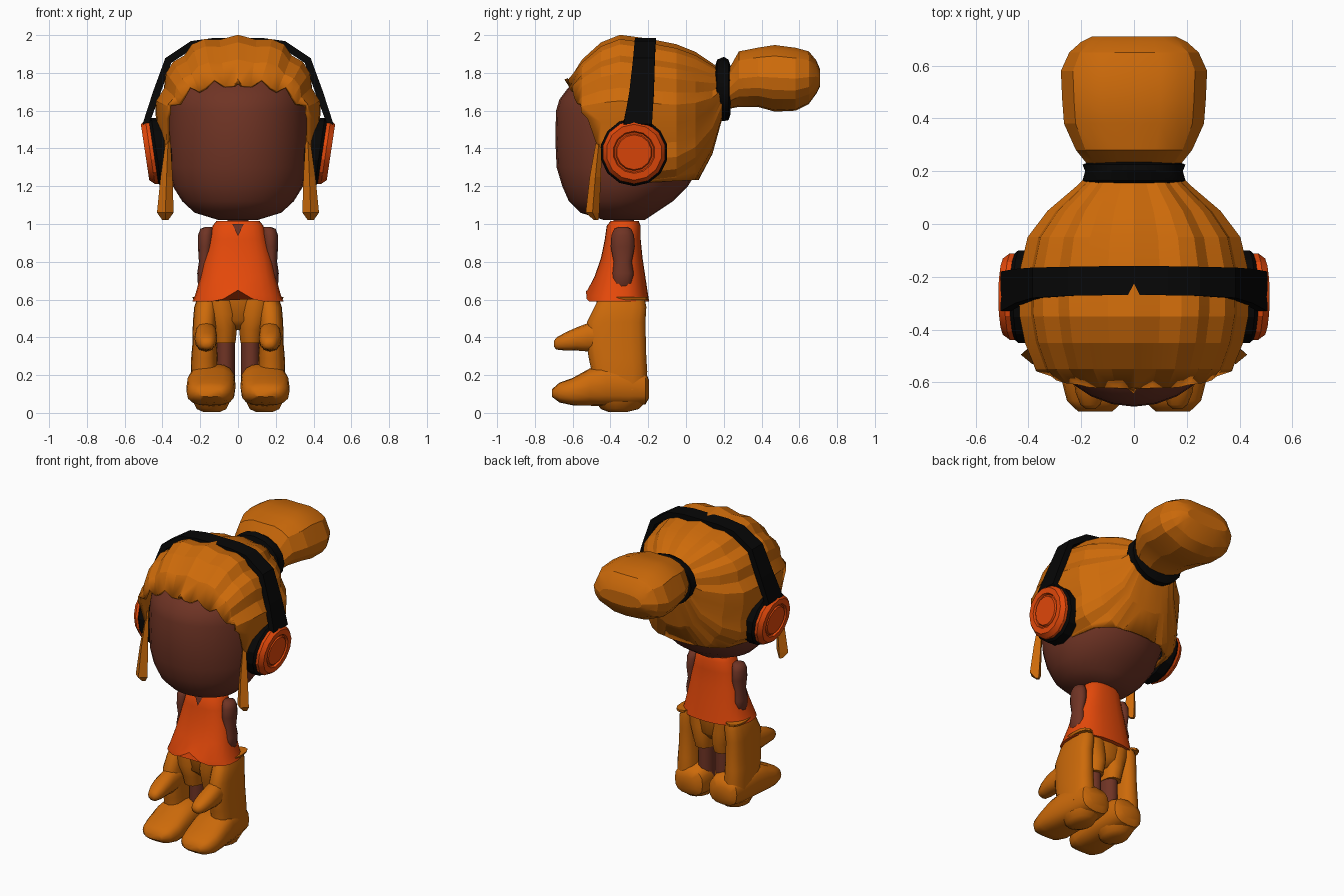
import bpy, bmesh, math, random
from mathutils import Vector

if "Cube" in bpy.data.objects:
    bpy.data.objects.remove(bpy.data.objects["Cube"])

random.seed(4)


def material(name, rgb):
    m = bpy.data.materials.new(name)
    m.diffuse_color = (*rgb, 1)
    m.use_nodes = True
    m.node_tree.nodes["Principled BSDF"].inputs["Base Color"].default_value = m.diffuse_color
    return m


AMBER = material("amber", (0.61, 0.145, 0.003))
ORANGE = material("red orange", (0.78, 0.066, 0.003))
BROWN = material("brown skin", (0.16, 0.034, 0.018))
BLACK = material("black", (0.002, 0.002, 0.002))


def finish(name, bm, mat, mirror=False, smooth=None):
    me = bpy.data.meshes.new(name)
    bm.to_mesh(me)
    bm.free()
    ob = bpy.data.objects.new(name, me)
    bpy.context.collection.objects.link(ob)
    me.materials.append(mat)
    if mirror:
        ob.modifiers.new("mirror", 'MIRROR')
    if smooth:
        bpy.ops.object.select_all(action='DESELECT')
        ob.select_set(True)
        bpy.context.view_layer.objects.active = ob
        bpy.ops.object.shade_smooth_by_angle(angle=math.radians(smooth))
    return ob


def loft(axis, rings, n=16, p=1.0, bumps=None):
    """Rings are (position, centre a, centre b, radius a, radius b) along an axis."""
    bm = bmesh.new()
    loops = []
    for t, ca, cb, ra, rb in rings:
        loop = []
        for i in range(n):
            ang = 2 * math.pi * i / n - math.pi / 2
            c, s = math.cos(ang), math.sin(ang)
            k = bumps[i] if bumps else 1
            a = ca + ra * k * math.copysign(abs(c) ** p, c)
            b = cb + rb * k * math.copysign(abs(s) ** p, s)
            co = {'x': (t, a, b), 'y': (a, t, b), 'z': (a, b, t)}[axis]
            loop.append(bm.verts.new(co))
        loops.append(loop)
    for lo, hi in zip(loops, loops[1:]):
        for i in range(n):
            j = (i + 1) % n
            bm.faces.new((lo[i], lo[j], hi[j], hi[i]))
    bm.faces.new(loops[0])
    bm.faces.new(loops[-1])
    bmesh.ops.recalc_face_normals(bm, faces=bm.faces)
    return bm


def span(t, lo, hi, rx, cx=0):
    """Ring given by its low and high limits on the second axis."""
    return (t, cx, (lo + hi) / 2, rx, (hi - lo) / 2)


# Head
skull = [span(1.02, -.43, -.22, .10), span(1.06, -.56, -.16, .23),
         span(1.12, -.62, -.07, .295), span(1.20, -.655, .01, .345),
         span(1.30, -.685, .07, .368), span(1.45, -.692, .11, .378),
         span(1.60, -.688, .10, .372), span(1.66, -.67, .06, .36),
         span(1.72, -.625, .03, .335), span(1.80, -.52, -.03, .29),
         span(1.88, -.43, -.15, .18)]
finish("head", loft('z', skull, 28), BROWN, smooth=40)

# Hair swept back in strands, trimmed along the hairline
n = 36
strand = [0] * n
for i in range(n // 2 + 1):
    k = (1.0, 1.0, 0.955)[i % 3] + random.uniform(-.006, .006)
    strand[i] = strand[-i] = k + (.02 if i == 10 else 0)
hair_rings = [span(-.66, 1.38, 1.68, .22), span(-.62, 1.32, 1.76, .30),
              span(-.55, 1.22, 1.87, .37), span(-.45, 1.12, 1.96, .41),
              span(-.35, 1.08, 2.00, .43), span(-.20, 1.08, 1.98, .435),
              span(-.05, 1.11, 1.95, .40), span(.05, 1.20, 1.91, .325),
              span(.14, 1.37, 1.85, .22), span(.19, 1.55, 1.81, .17)]
bm = loft('y', hair_rings, n, .82, strand)
for point, normal in (((0, -.60, 1.715), (0, .29, .14)), ((0, 0, 1.23), (0, -.05, 1))):
    bmesh.ops.bisect_plane(bm, geom=bm.verts[:] + bm.edges[:] + bm.faces[:],
                           plane_co=point, plane_no=normal, clear_inner=True)
fringe = sorted((v for v in bm.verts if v.is_boundary and v.co.z > 1.45),
                key=lambda v: v.co.x)
for i, v in enumerate(fringe):
    v.co += Vector((0, -.004, -.022 if i % 3 else .014))
hair = finish("hair", bm, AMBER, smooth=12)
sol = hair.modifiers.new("thickness", 'SOLIDIFY')
sol.thickness, sol.offset = .02, -1

# Ponytail and its tie
tail_bumps = [(1.0, 1.0, .95, 1.0)[i % 4] for i in range(20)]
tail = [span(.18, 1.62, 1.80, .15), span(.23, 1.61, 1.83, .18),
        span(.28, 1.62, 1.92, .22), span(.38, 1.62, 1.94, .265),
        span(.47, 1.595, 1.955, .272), span(.58, 1.60, 1.94, .277),
        span(.65, 1.635, 1.92, .245), span(.69, 1.69, 1.87, .20),
        span(.71, 1.73, 1.82, .16)]
finish("ponytail", loft('y', tail, 20, .85, tail_bumps), AMBER, smooth=18)
tie = [span(.155, 1.58, 1.84, .17), span(.165, 1.55, 1.87, .195),
       span(.20, 1.545, 1.885, .185), span(.225, 1.55, 1.87, .195),
       span(.235, 1.58, 1.84, .17)]
finish("hair_tie", loft('y', tie, 16), BLACK, smooth=30)

# Loose locks beside the face
lock = [(1.02, .385, -.475, .015, .012), (1.06, .385, -.495, .044, .036),
        (1.25, .378, -.48, .032, .03), (1.49, .368, -.455, .008, .012)]
finish("side_lock", loft('z', lock, 4), AMBER, mirror=True)

# Headphones: band, padding and cups
bm = bmesh.new()
path = [(0, 1.985, -.268, -.16), (.13, 1.985, -.27, -.16), (.25, 1.968, -.272, -.162),
        (.385, 1.878, -.28, -.165), (.45, 1.70, -.30, -.17), (.505, 1.53, -.33, -.18),
        (.46, 1.49, -.33, -.18)]
edge = [(bm.verts.new((x, a, z)), bm.verts.new((x, b, z))) for x, z, a, b in path]
for (a, b), (c, d) in zip(edge, edge[1:]):
    bm.faces.new((a, c, d, b))
band = finish("headband", bm, BLACK)
sol = band.modifiers.new("thickness", 'SOLIDIFY')
sol.thickness, sol.offset = .04, -1
mir = band.modifiers.new("mirror", 'MIRROR')
mir.use_clip = True


def ear_part(name, profile, mat):
    bm = loft('x', [(x, -.275, 1.38, r, r) for x, r in profile], 14)
    for v in bm.verts:
        v.co.x += .15 * (v.co.z - 1.38)   # cups lean outward at the top
    finish(name, bm, mat, mirror=True, smooth=25)


ear_part("ear_padding", [(.35, .15), (.37, .18), (.432, .18), (.45, .165)], BLACK)
ear_part("ear_cup", [(.42, .168), (.465, .168), (.492, .148), (.492, .112),
                     (.478, .106), (.478, .098), (.490, .092)], ORANGE)

# Neck and arms
finish("neck", loft('z', [(.96, 0, -.33, .055, .055), (1.06, 0, -.33, .055, .055)], 12),
       BROWN, smooth=40)
arm = [(.65, .175, -.34, .02, .04), (.67, .18, -.34, .032, .054),
       (.74, .18, -.335, .036, .058), (.80, .175, -.335, .032, .048),
       (.88, .172, -.335, .04, .064), (.94, .17, -.335, .042, .06),
       (.975, .165, -.335, .034, .045), (.985, .155, -.335, .015, .02)]
finish("arm", loft('z', arm, 12), BROWN, mirror=True, smooth=60)

# Sleeveless top with a notch in the front hem
top = [span(.59, -.53, -.195, .235), span(.62, -.525, -.20, .228),
       span(.72, -.485, -.215, .20), span(.82, -.45, -.23, .178),
       span(.92, -.43, -.24, .152), span(.99, -.42, -.24, .135), span(1.015, -.40, -.25, .115)]
bm = loft('z', top, 24, .8)
for v in bm.verts:
    if v.co.y < -.45 and v.co.z < .64:
        v.co.z += max(0, .06 - abs(v.co.x) * .6) * (.64 - v.co.z) / .05
    if v.co.z < .60 and abs(v.co.x) > .18:
        v.co.x *= 1.03
finish("top", bm, ORANGE, smooth=40)
bm = bmesh.new()
bm.faces.new([bm.verts.new(c) for c in ((-.03, -.424, 1.0), (0, -.437, .935), (.03, -.424, 1.0))])
finish("neck_opening", bm, BROWN)
belt = [(.598, .19, -.30, .045, .10), (.613, .19, -.30, .052, .10)]
finish("belt_side", loft('z', belt, 12, .8), AMBER, mirror=True, smooth=40)

# Shorts, bare legs, and loose outer trouser panels
shorts = [span(.37, -.44, -.24, .058, .07), span(.44, -.46, -.22, .066, .071),
          span(.52, -.48, -.22, .088, .083), span(.63, -.47, -.22, .10, .10)]
finish("shorts", loft('z', shorts, 14, .8), AMBER, mirror=True, smooth=50)
hips = [span(.44, -.40, -.27, .05), span(.49, -.46, -.225, .13), span(.62, -.47, -.22, .17)]
finish("hips", loft('z', hips, 16, .8), AMBER, smooth=50)
finish("leg", loft('z', [(.15, .067, -.33, .052, .07), (.42, .067, -.33, .052, .07)], 12),
       BROWN, mirror=True, smooth=50)
panel = [span(.12, -.50, -.21, .075, .175), span(.22, -.50, -.205, .072, .178),
         span(.29, -.515, -.21, .07, .178), span(.36, -.525, -.212, .065, .177),
         span(.48, -.525, -.215, .063, .176), span(.56, -.485, -.21, .062, .17),
         span(.61, -.46, -.22, .055, .16)]
finish("outer_trouser", loft('z', panel, 16, .75), AMBER, mirror=True, smooth=50)

# Forward pointing mitts
mitt = [span(-.42, .33, .49, .055, .168), span(-.52, .325, .475, .06, .17),
        span(-.58, .33, .452, .06, .17), span(-.64, .33, .425, .053, .168),
        span(-.685, .335, .40, .038, .165), span(-.70, .35, .38, .018, .165)]
finish("mitt", loft('y', mitt, 12, .85), AMBER, mirror=True, smooth=60)

# Shoes and soles
shoe = [span(-.195, .08, .17, .07, .13), span(-.215, .045, .22, .105, .13),
        span(-.30, .035, .25, .118, .132), span(-.42, .035, .26, .125, .138),
        span(-.51, .038, .235, .13, .143), span(-.60, .04, .185, .127, .145),
        span(-.67, .055, .16, .108, .146), span(-.71, .085, .125, .065, .147)]
finish("shoe", loft('y', shoe, 16, .72), AMBER, mirror=True, smooth=50)
sole = [(.005, .14, -.36, .045, .05), (.02, .14, -.35, .08, .10), (.06, .14, -.345, .10, .135)]
finish("heel_sole", loft('z', sole, 14), AMBER, mirror=True, smooth=50)
